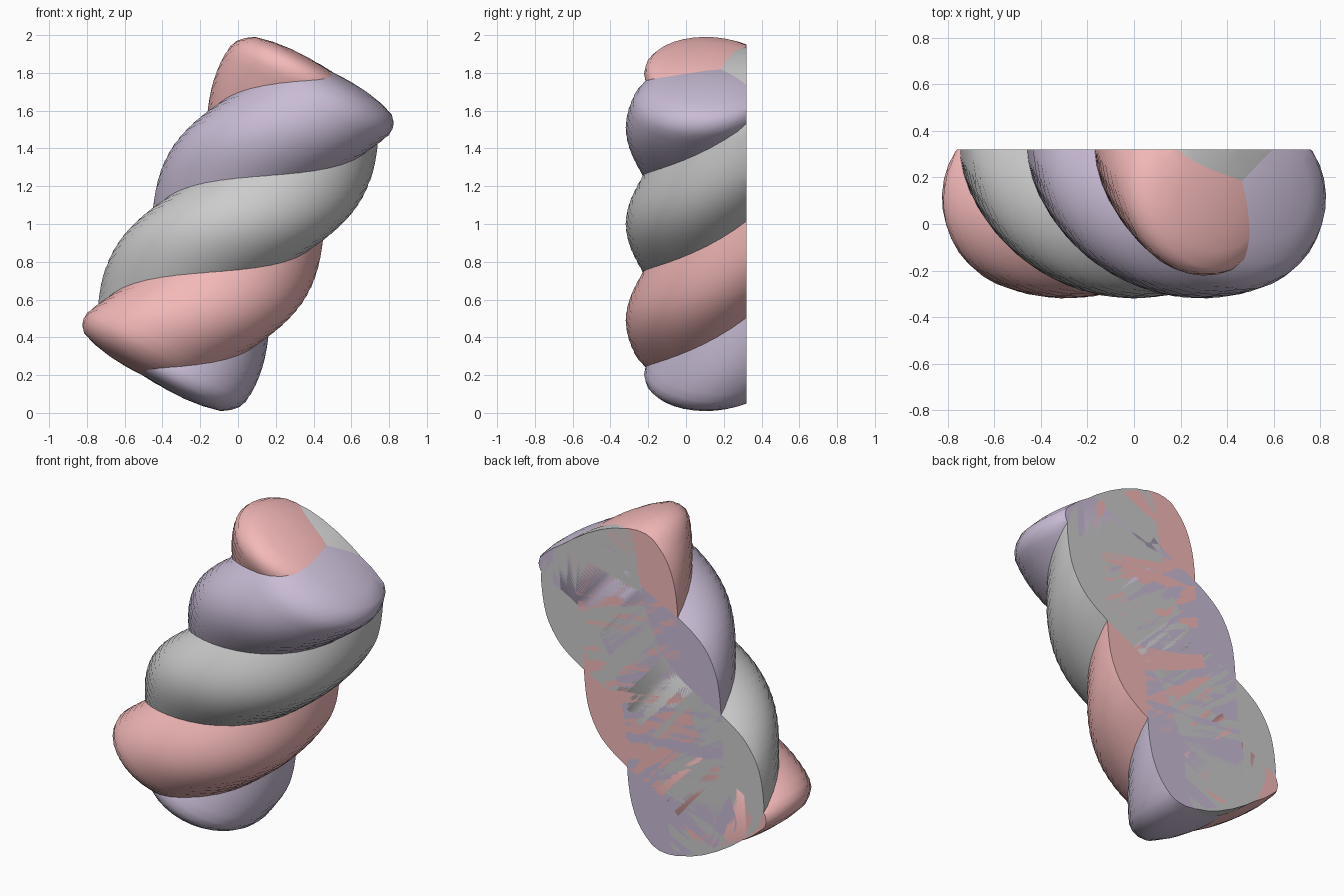
import bpy, bmesh, math
from mathutils import Vector

if "Cube" in bpy.data.objects:
    bpy.data.objects.remove(bpy.data.objects["Cube"])

TILT = math.radians(29.6)   # lean of the rope axis in the xz plane
AXIS_Y = 0.185              # rope axis depth
BACK_Y = 0.32               # flat back cut
SPACING = 0.587             # distance between neighbouring strands along the axis
LEAD = SPACING * 3 / math.tau
OFFSET, RADIUS, SIDES = 0.14, 0.365, 32

# strand profile along the axis: (position, radius), with rounded domed ends
end = [(0.80, RADIUS), (0.84, 0.355), (0.875, 0.332), (0.906, 0.296),
       (0.93, 0.21), (0.945, 0.11)]
APEX = 0.95
steps = 32
profile = [(-v, r) for v, r in reversed(end)]
profile += [(-0.8 + 1.6 * i / steps, RADIUS) for i in range(1, steps)]
profile += end


def place(u, w, v):
    """Rope space (right, back, along) to world space."""
    return Vector((u * math.cos(TILT) + v * math.sin(TILT), AXIS_Y + w,
                   1 - u * math.sin(TILT) + v * math.cos(TILT)))


def centre(v, shift):
    t = (v - shift) / LEAD
    return t, OFFSET * math.sin(t), -OFFSET * math.cos(t)


def strand(name, shift, color=None):
    bm = bmesh.new()
    rings = []
    for v, r in profile:
        t, u, w = centre(v, shift)
        rings.append([bm.verts.new(place(u + r * math.sin(t + a), w - r * math.cos(t + a), v))
                      for a in (math.tau * k / SIDES for k in range(SIDES))])
    for a, b in zip(rings, rings[1:]):
        for k in range(SIDES):
            n = (k + 1) % SIDES
            bm.faces.new((a[k], a[n], b[n], b[k]))
    # domed ends close on a centre point
    for ring, v in ((rings[0], -APEX), (rings[-1], APEX)):
        _, u, w = centre(v, shift)
        tip = bm.verts.new(place(u, w, v))
        for k in range(SIDES):
            bm.faces.new((ring[k], ring[(k + 1) % SIDES], tip))
    # flat back
    cut = bmesh.ops.bisect_plane(bm, geom=bm.verts[:] + bm.edges[:] + bm.faces[:],
                                 plane_co=(0, BACK_Y, 0), plane_no=(0, 1, 0), clear_outer=True)
    rim = [e for e in bm.edges if e.is_boundary]
    bmesh.ops.holes_fill(bm, edges=rim, sides=0)
    bmesh.ops.triangulate(bm, faces=[f for f in bm.faces if len(f.verts) > 4])
    bmesh.ops.recalc_face_normals(bm, faces=bm.faces[:])
    me = bpy.data.meshes.new(name)
    bm.to_mesh(me)
    bm.free()
    ob = bpy.data.objects.new(name, me)
    bpy.context.collection.objects.link(ob)
    if color:
        mat = bpy.data.materials.new(name + "_color")
        mat.diffuse_color = color
        mat.use_nodes = True
        mat.node_tree.nodes["Principled BSDF"].inputs["Base Color"].default_value = mat.diffuse_color
        me.materials.append(mat)
    bpy.ops.object.select_all(action='DESELECT')
    ob.select_set(True)
    bpy.context.view_layer.objects.active = ob
    bpy.ops.object.shade_smooth_by_angle(angle=math.radians(45))


# three twisted strands
strand("grey_strand", 0)
strand("purple_strand", SPACING, (0.58, 0.50, 0.66, 1))
strand("pink_strand", -SPACING, (0.90, 0.48, 0.48, 1))
